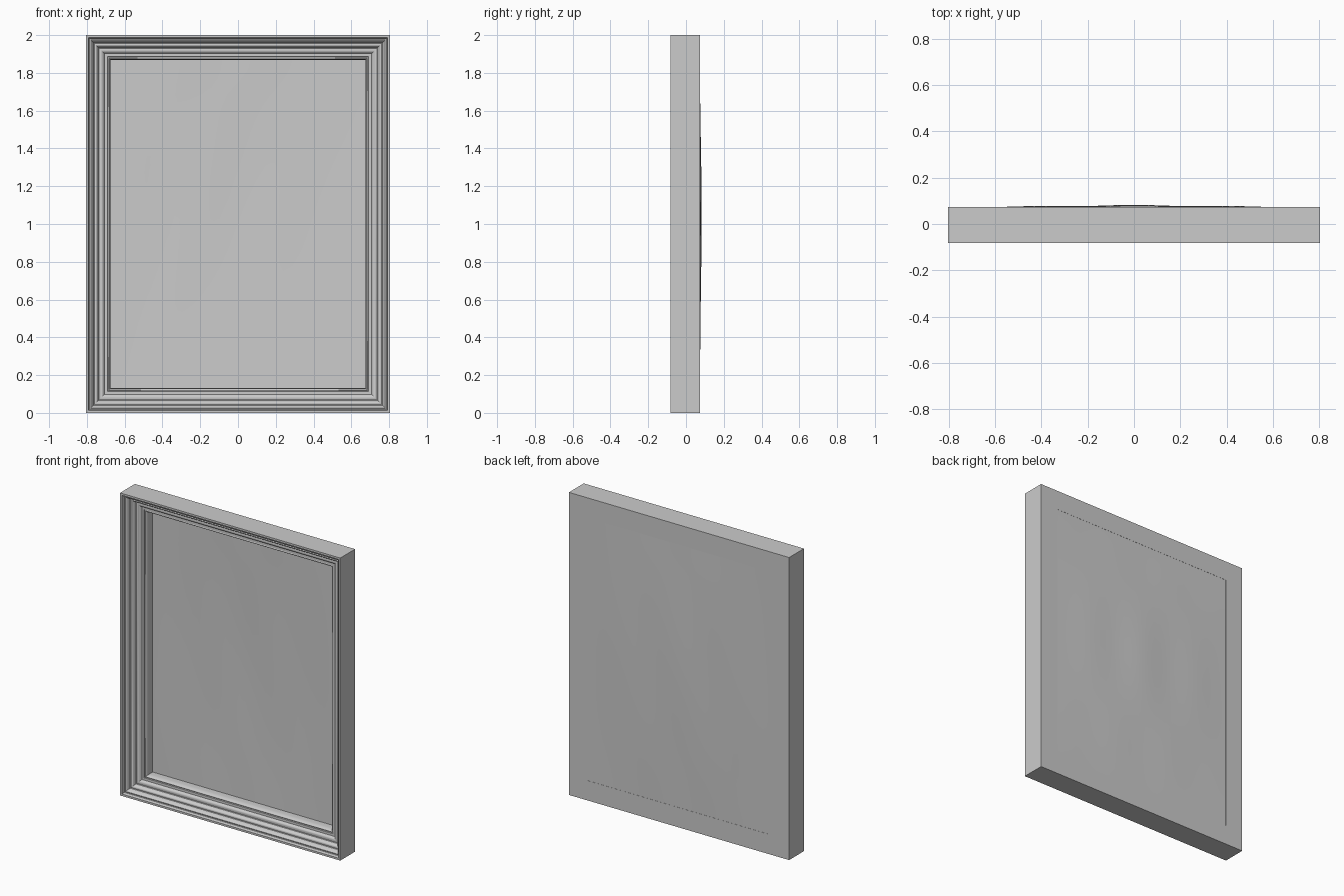
import bpy, bmesh, math

if "Cube" in bpy.data.objects:
    bpy.data.objects.remove(bpy.data.objects["Cube"])

HW, H = 0.805, 2.0          # half width and height of the frame
BACK = 0.073


def finish(bm, name):
    bmesh.ops.recalc_face_normals(bm, faces=bm.faces)
    me = bpy.data.meshes.new(name)
    bm.to_mesh(me)
    bm.free()
    ob = bpy.data.objects.new(name, me)
    bpy.context.collection.objects.link(ob)
    return ob


def bead(i0, y0, i1, y1, bulge, n=5):
    """Rounded moulding bead between two (inset, depth) points."""
    pts = []
    for k in range(n + 1):
        t = k / n
        pts.append((i0 + (i1 - i0) * t,
                    y0 + (y1 - y0) * t - bulge * math.sin(math.pi * t)))
    return pts


# frame moulding: stepped profile as (inset from outer edge, y), mitred round a rectangle
profile = [(0, BACK), (0, -0.082), (0.013, -0.082), (0.017, -0.062)]
profile += bead(0.020, -0.060, 0.036, -0.052, 0.006)
profile += [(0.040, -0.034)]
profile += bead(0.044, -0.032, 0.062, -0.024, 0.006)
profile += [(0.066, -0.010)]
profile += bead(0.070, -0.008, 0.094, -0.002, 0.005)
profile += [(0.098, 0.006), (0.114, 0.006)]
profile += bead(0.116, 0.012, 0.128, 0.016, 0.005)
profile += [(0.131, 0.040), (0.131, BACK)]

bm = bmesh.new()
rings = []
for i, y in profile:
    x, lo, hi = HW - i, i, H - i
    rings.append([bm.verts.new(c) for c in
                  ((-x, y, lo), (x, y, lo), (x, y, hi), (-x, y, hi))])
for a, b in zip(rings, rings[1:] + rings[:1]):
    for k in range(4):
        m = (k + 1) % 4
        bm.faces.new((a[k], a[m], b[m], b[k]))
frame = finish(bm, "frame_moulding")

# canvas: slightly slack sheet bulging out of the back
bm = bmesh.new()
CW, Z0, Z1, NX, NZ = HW - 0.131, 0.131, H - 0.131, 28, 36
grid = []
for j in range(NZ + 1):
    row = []
    for i in range(NX + 1):
        u, v = i / NX, j / NZ
        edge = math.sin(math.pi * u) * math.sin(math.pi * v)
        wave = 0.0075 + 0.0025 * math.cos(6 * math.pi * (u - 0.5)) * math.cos(2 * math.pi * (v - 0.55))
        row.append(bm.verts.new((-CW + 2 * CW * u, BACK - 0.001 + edge * (wave + 0.001),
                                 Z0 + (Z1 - Z0) * v)))
    grid.append(row)
for j in range(NZ):
    for i in range(NX):
        bm.faces.new((grid[j][i], grid[j][i + 1], grid[j + 1][i + 1], grid[j + 1][i]))
canvas = finish(bm, "canvas")

# smooth shading with sharp steps
for ob in (frame, canvas):
    bpy.ops.object.select_all(action='DESELECT')
    ob.select_set(True)
    bpy.context.view_layer.objects.active = ob
    bpy.ops.object.shade_smooth_by_angle(angle=math.radians(35))
